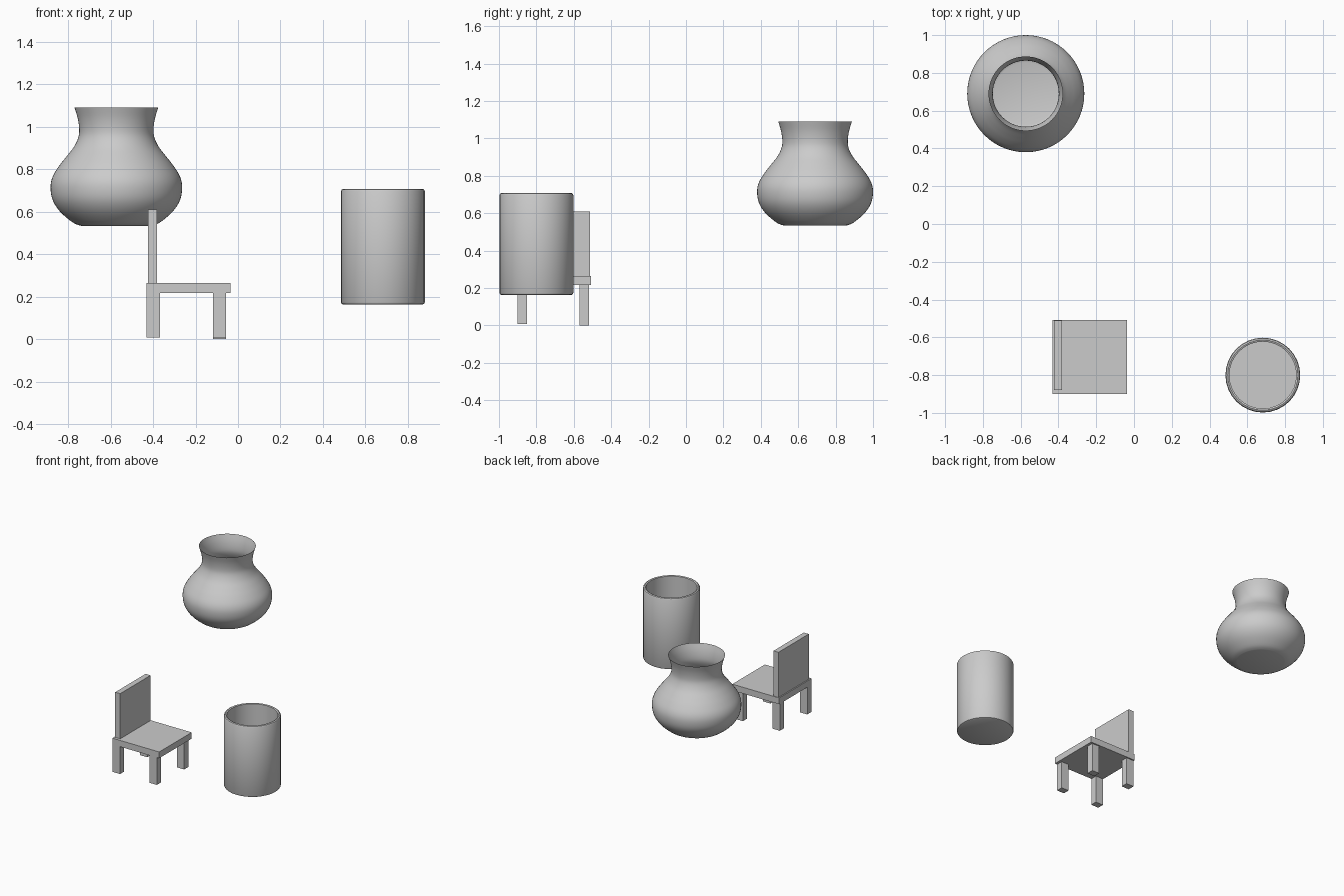
import bpy, bmesh
from math import radians
from mathutils import Vector

if "Cube" in bpy.data.objects:
    bpy.data.objects.remove(bpy.data.objects["Cube"])


def finish(name, bm):
    bmesh.ops.recalc_face_normals(bm, faces=bm.faces)
    mesh = bpy.data.meshes.new(name)
    bm.to_mesh(mesh)
    bm.free()
    obj = bpy.data.objects.new(name, mesh)
    bpy.context.collection.objects.link(obj)
    return obj


def box(name, x, y, z):
    bm = bmesh.new()
    bmesh.ops.create_cube(bm, size=1)
    for v in bm.verts:
        v.co = [(r[0] + r[1]) / 2 + c * (r[1] - r[0]) for c, r in zip(v.co, (x, y, z))]
    return finish(name, bm)


def lathe(name, profile, x, y, sides):
    """Spin an (r, z) profile around the vertical axis."""
    bm = bmesh.new()
    verts = [bm.verts.new((r, 0, z)) for r, z in profile]
    edges = [bm.edges.new(pair) for pair in zip(verts, verts[1:])]
    bmesh.ops.spin(bm, geom=verts + edges, cent=(0, 0, 0), axis=(0, 0, 1),
                   angle=radians(360), steps=sides)
    bmesh.ops.remove_doubles(bm, verts=bm.verts, dist=0.0005)
    obj = finish(name, bm)
    obj.location = (x, y, 0)
    return obj


def smooth_curve(pts, steps=4):
    """Catmull-Rom curve through the points."""
    p = [Vector(q) for q in [pts[0]] + pts + [pts[-1]]]
    out = []
    for a, b, c, d in zip(p, p[1:], p[2:], p[3:]):
        for i in range(steps):
            t = i / steps
            out.append(0.5 * (2 * b + (c - a) * t + (2 * a - 5 * b + 4 * c - d) * t ** 2
                              + (3 * b - a - 3 * c + d) * t ** 3))
    return [tuple(v) for v in out + [p[-1]]]


def shade_smooth(obj, angle):
    bpy.ops.object.select_all(action='DESELECT')
    obj.select_set(True)
    bpy.context.view_layer.objects.active = obj
    bpy.ops.object.shade_smooth_by_angle(angle=radians(angle))


# Vase: thin shell with a closed flat base and an open flared rim
body = [(0.165, 0.533), (0.205, 0.549), (0.265, 0.60), (0.30, 0.655), (0.31, 0.715),
        (0.30, 0.765), (0.27, 0.815), (0.235, 0.86), (0.20, 0.905), (0.179, 0.95),
        (0.175, 0.99), (0.182, 1.04), (0.197, 1.09)]
vase = lathe("vase", [(0, 0.533)] + smooth_curve(body), -0.573, 0.69, 64)
shade_smooth(vase, 30)

# Cup: rounded outer edges and a hollow inside
cup_profile = [(0, 0.162), (0.186, 0.162), (0.194, 0.166), (0.198, 0.174),
               (0.198, 0.696), (0.194, 0.704), (0.186, 0.708), (0.177, 0.704),
               (0.177, 0.185), (0, 0.185)]
cup = lathe("cup", cup_profile, 0.682, -0.80, 32)
shade_smooth(cup, 30)

# Chair seat and backrest
box("seat", (-0.432, -0.036), (-0.90, -0.508), (0.217, 0.265))
box("backrest", (-0.423, -0.381), (-0.878, -0.512), (0.26, 0.61))

# Chair legs
for side, x, low in (("left", (-0.43, -0.367), 0.01), ("right", (-0.118, -0.056), 0.0)):
    box("front_leg_" + side, x, (-0.90, -0.85), (0.008, 0.22))
    box("back_leg_" + side, x, (-0.57, -0.518), (low, 0.22))
